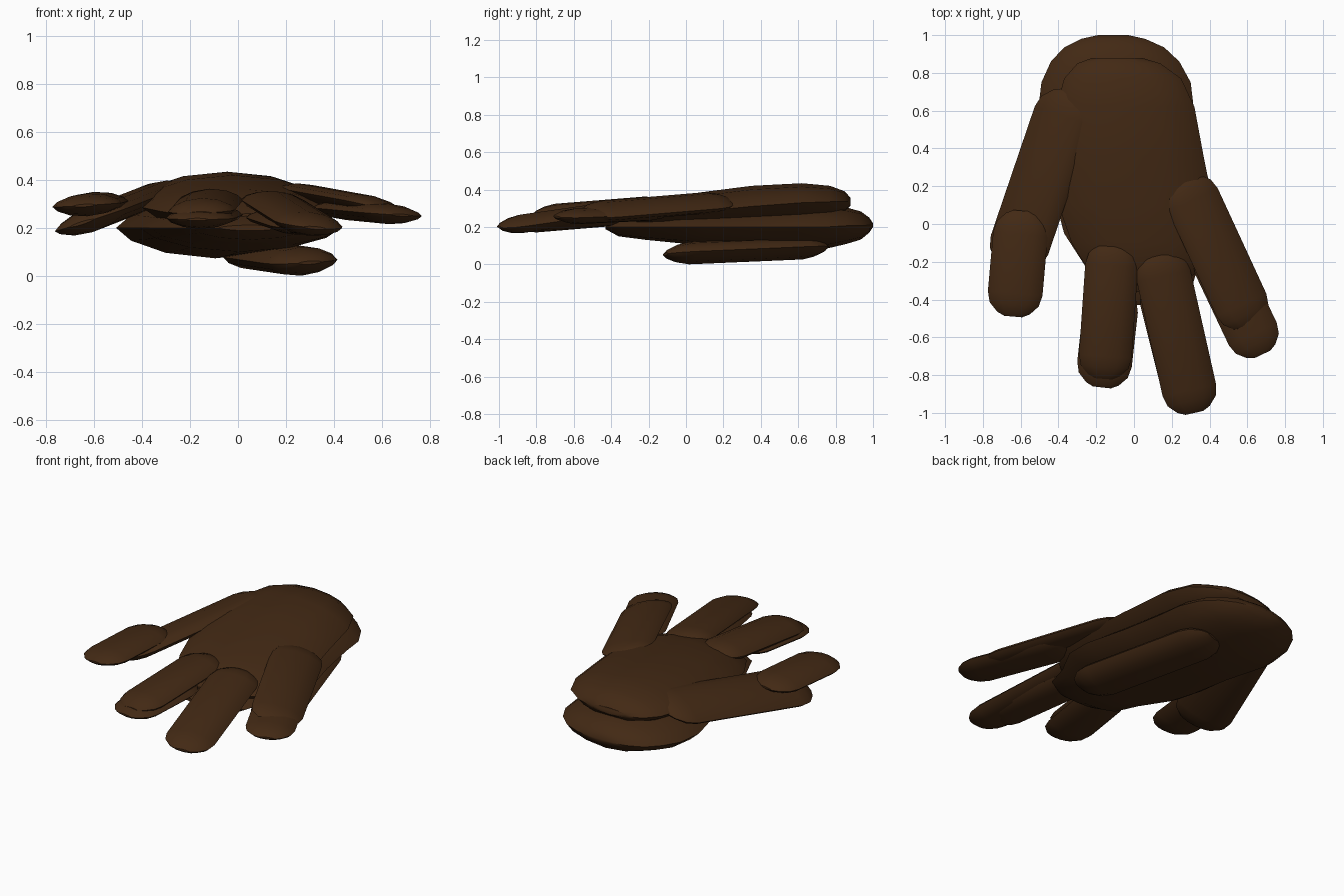
import bpy, bmesh, math
from mathutils import Vector

brown = bpy.data.materials.new("dark_brown")
brown.diffuse_color = (0.055, 0.022, 0.007, 1)

# Lens-shaped cross-section: pointed rim, gently arched top and bottom
SECTION = [(1, 0), (0.85, 0.42), (0.5, 0.82), (0, 1), (-0.5, 0.82), (-0.85, 0.42),
           (-1, 0), (-0.85, -0.42), (-0.5, -0.82), (0, -1), (0.5, -0.82), (0.85, -0.42)]


def loft(name, stations, direction, roll=0):
    """Skin lens rings; each station is x, y, z, half width, half thickness.
    roll is the rise per unit width towards +x."""
    d = Vector((direction[0], direction[1], 0)).normalized()
    side = Vector((-d.y, d.x, roll))
    bm = bmesh.new()
    rings = []
    for x, y, z, w, t in stations:
        rings.append([bm.verts.new(Vector((x, y, z)) + side * (w * a) + Vector((0, 0, t * b)))
                      for a, b in SECTION])
    n = len(SECTION)
    for r0, r1 in zip(rings, rings[1:]):
        for i in range(n):
            j = (i + 1) % n
            bm.faces.new((r0[i], r0[j], r1[j], r1[i]))
    bm.faces.new(rings[0])
    bm.faces.new(rings[-1])
    bmesh.ops.recalc_face_normals(bm, faces=bm.faces)
    mesh = bpy.data.meshes.new(name)
    bm.to_mesh(mesh)
    bm.free()
    ob = bpy.data.objects.new(name, mesh)
    bpy.context.collection.objects.link(ob)
    mesh.materials.append(brown)
    bpy.context.view_layer.objects.active = ob
    ob.select_set(True)
    bpy.ops.object.shade_smooth_by_angle(angle=math.radians(35))
    ob.select_set(False)
    return ob


def pad(name, tail, tip, width, thick, roll):
    """Flat capsule between two extreme end points."""
    a, b = Vector(tail), Vector(tip)
    length = (b - a).length
    r = width / 2
    # distance from the end, width factor, thickness factor
    end = [(0, 0.33, 0.12), (0.13, 0.6, 0.45), (0.45, 0.9, 0.8), (0.85, 1, 1)]
    prof = [(e * r / length, w, t) for e, w, t in end]
    prof += [(1 - s, w, t) for s, w, t in reversed(prof)]
    stations = [(*a.lerp(b, s), r * w, thick / 2 * t) for s, w, t in prof]
    return loft(name, stations, (b - a).xy, roll)


# Palm: an upper plate over a larger lower plate
loft("palm_upper", [
    (-0.09, 0.88, 0.335, 0.13, 0.02), (-0.08, 0.85, 0.335, 0.22, 0.055),
    (-0.06, 0.77, 0.335, 0.31, 0.085), (-0.045, 0.62, 0.33, 0.365, 0.104),
    (-0.02, 0.35, 0.31, 0.39, 0.11), (0.01, 0.1, 0.285, 0.41, 0.103),
    (0.04, -0.1, 0.27, 0.37, 0.09), (0.05, -0.25, 0.255, 0.29, 0.065),
    (0.06, -0.36, 0.245, 0.14, 0.015)], (0, -1))
loft("palm_lower", [
    (-0.11, 1.0, 0.21, 0.08, 0.01), (-0.11, 0.98, 0.21, 0.17, 0.04),
    (-0.105, 0.935, 0.208, 0.265, 0.075), (-0.10, 0.86, 0.207, 0.34, 0.097),
    (-0.095, 0.75, 0.2, 0.395, 0.116), (-0.095, 0.6, 0.2, 0.413, 0.127),
    (-0.04, 0.35, 0.2, 0.405, 0.115), (0.01, 0.1, 0.2, 0.42, 0.1),
    (0.03, -0.05, 0.2, 0.40, 0.085), (0.04, -0.22, 0.2, 0.30, 0.068),
    (0.05, -0.36, 0.2, 0.25, 0.05), (0.05, -0.43, 0.2, 0.13, 0.012)], (0, -1))

# Fingers and thumb: tail point, tip point, width, thickness, roll
PADS = {
    "outer_finger_base": ((-0.33, 0.70, 0.345), (-0.65, -0.24, 0.22), 0.32, 0.11, 0.3),
    "outer_finger_tip": ((-0.59, 0.07, 0.305), (-0.64, -0.49, 0.293), 0.29, 0.095, 0.06),
    "second_finger_base": ((-0.11, -0.1, 0.32), (-0.16, -0.82, 0.262), 0.28, 0.105, 0.03),
    "second_finger_tip": ((-0.11, -0.33, 0.26), (-0.17, -0.865, 0.235), 0.29, 0.09, 0),
    "third_finger_base": ((0.13, -0.155, 0.32), (0.32, -1.0, 0.2), 0.29, 0.1, -0.08),
    "third_finger_tip": ((0.13, -0.3, 0.25), (0.28, -0.9, 0.2), 0.25, 0.075, 0),
    "fourth_finger_base": ((0.26, 0.24, 0.34), (0.62, -0.54, 0.275), 0.29, 0.095, -0.22),
    "fourth_finger_tip": ((0.40, -0.1, 0.28), (0.68, -0.69, 0.253), 0.28, 0.085, -0.05),
    "thumb": ((0.05, 0.75, 0.092), (0.3, -0.11, 0.055), 0.31, 0.12, 0.06),
}
for name, (tail, tip, width, thick, roll) in PADS.items():
    pad(name, tail, tip, width, thick, roll)
